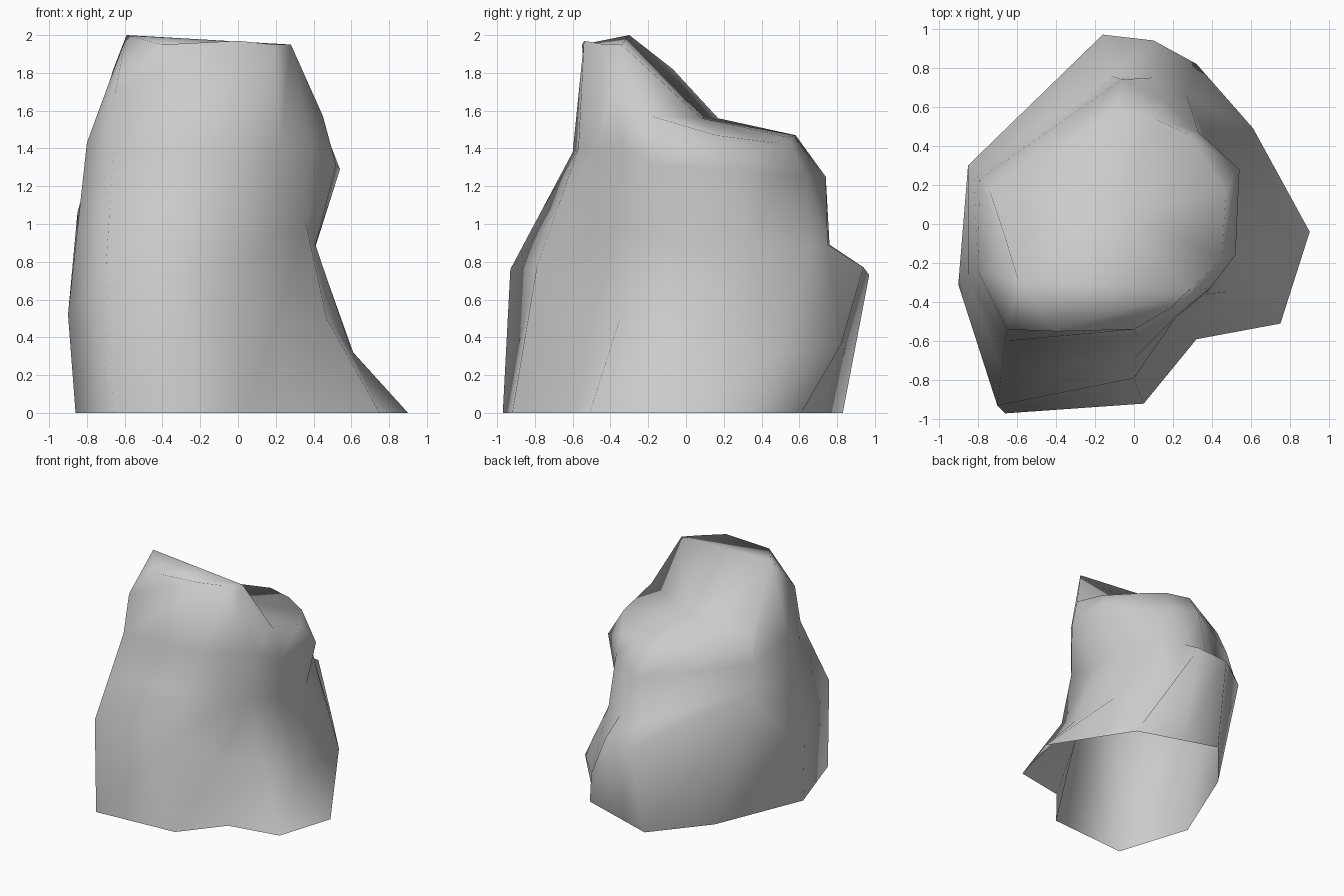
import bpy, bmesh
from mathutils import Vector

if "Cube" in bpy.data.objects:
    bpy.data.objects.remove(bpy.data.objects["Cube"])

# Rock profiles, counter-clockwise from the right: base (x, y), then (x, y, z) upwards
columns = [
    [(.90, -.04), (.60, -.02, .33), (.41, -.02, .89), (.52, -.16, 1.31), (.45, -.18, 1.57)],
    [(.65, .35), (.61, .49, .32), (.41, .34, .88), (.54, .28, 1.29), (.47, .16, 1.47)],
    [(.48, .61), (.32, .82, .36), (.27, .66, .88), (.33, .47, 1.25), (.28, .46, 1.43)],
    [(.10, .735), (.10, .94, .77), (.10, .75, .89), (.15, .64, 1.25), (.10, .54, 1.46)],
    [(-.19, .83), (-.16, .97, .73), (-.12, .76, .89), (-.06, .74, 1.25), (-.10, .58, 1.47)],
    [(-.55, .40), (-.85, .30, 1.06), (-.82, .27, 1.17), (-.79, .23, 1.36), (-.74, .17, 1.56)],
    [(-.86, -.35), (-.90, -.31, .52), (-.80, -.24, 1.43), (-.59, -.30, 2.0)],
    [(-.66, -.97), (-.70, -.93, .76), (-.66, -.60, 1.38), (-.65, -.54, 1.70)],
    [(.05, -.92), (.0, -.79, .77), (.02, -.57, 1.40), (.0, -.54, 1.97)],
    [(.32, -.59), (.20, -.50, .50), (.22, -.47, 1.40), (.19, -.43, 1.95)],
    [(.75, -.51), (.47, -.35, .50), (.36, -.36, 1.0), (.39, -.33, 1.40), (.28, -.34, 1.95)],
]

bm = bmesh.new()
grid = []
for col in columns:
    pts = [Vector((p[0], p[1], p[2] if len(p) == 3 else 0)) for p in col]
    if len(pts) == 4:                       # plain flank: add the waist point halfway
        pts.insert(2, (pts[1] + pts[2]) / 2)
    grid.append([bm.verts.new(p) for p in pts])

# Sides, open at the bottom; the flared foot on the right is split along its fold
n = len(grid)
for i in range(n):
    a, b = grid[i], grid[(i + 1) % n]
    for k in range(4):
        if i == n - 1 and k == 0:
            bm.faces.new((a[0], b[0], b[1]))
            bm.faces.new((a[0], b[1], a[1]))
        else:
            bm.faces.new((a[k], b[k], b[k + 1], a[k + 1]))

# Summit plateau at the front with one chipped corner
top = [c[4] for c in grid]
corner = bm.verts.new((-.40, -.55, 1.95))
bm.faces.new((top[6], corner, top[8], top[9], top[10]))
bm.faces.new((top[6], top[7], corner))
bm.faces.new((top[7], top[8], corner))

# Left shoulder and hollow slope falling to the back
shoulder = bm.verts.new((-.66, -.07, 1.82))
bm.faces.new((top[5], top[6], shoulder))
hollow = bm.verts.new((-.08, .08, 1.56))
rim = [top[10]] + top[:6] + [shoulder, top[6]]
for a, b in zip(rim, rim[1:] + rim[:1]):
    bm.faces.new((a, b, hollow))
bmesh.ops.recalc_face_normals(bm, faces=bm.faces)

mesh = bpy.data.meshes.new("rock")
bm.to_mesh(mesh)
bm.free()
rock = bpy.data.objects.new("rock", mesh)
bpy.context.collection.objects.link(rock)

# Plain grey stone, smooth shaded
stone = bpy.data.materials.new("stone grey")
stone.diffuse_color = (.6, .6, .6, 1)
stone.use_nodes = True
stone.node_tree.nodes["Principled BSDF"].inputs["Base Color"].default_value = stone.diffuse_color
mesh.materials.append(stone)
mesh.shade_smooth()
